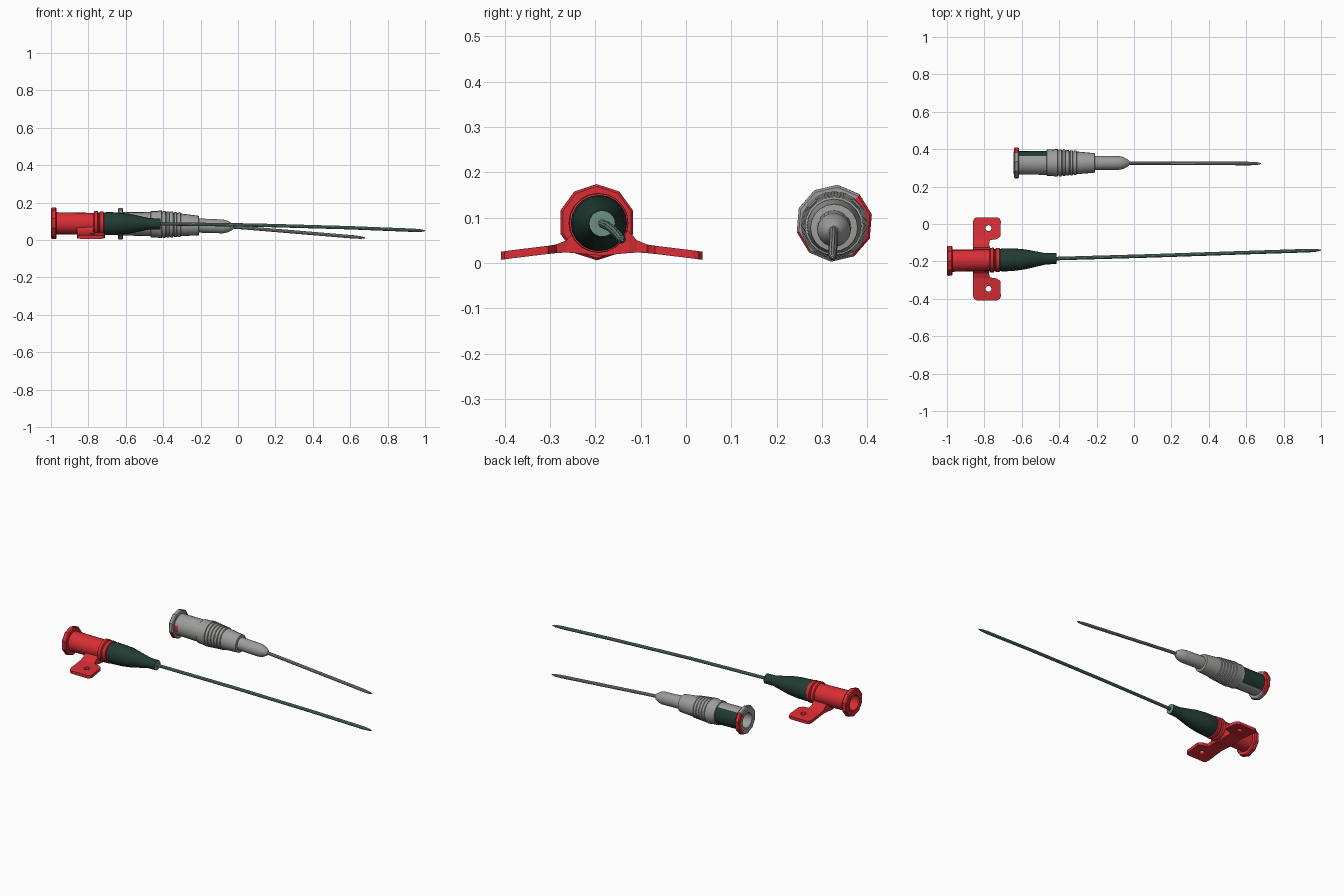
import bpy, bmesh
from math import sin, cos, pi, radians, degrees, atan2

cube = bpy.data.objects.get("Cube")
if cube:
    bpy.data.objects.remove(cube, do_unlink=True)


def material(name, rgb):
    m = bpy.data.materials.new(name)
    m.use_nodes = True
    m.diffuse_color = (*rgb, 1)
    m.node_tree.nodes["Principled BSDF"].inputs["Base Color"].default_value = (*rgb, 1)
    return m


RED = material("red", (0.69, 0.027, 0.036))
GREY = material("grey", (0.34, 0.34, 0.335))
DARK = material("dark_green", (0.016, 0.045, 0.035))
TEAL = material("pale_teal", (0.15, 0.28, 0.23))


def finish(bm, name, mats, rule=None, smooth=True):
    bmesh.ops.recalc_face_normals(bm, faces=bm.faces)
    if rule:
        for f in bm.faces:
            f.material_index = rule(f.calc_center_median(), f.normal)
    mesh = bpy.data.meshes.new(name)
    bm.to_mesh(mesh)
    bm.free()
    for m in mats:
        mesh.materials.append(m)
    ob = bpy.data.objects.new(name, mesh)
    bpy.context.collection.objects.link(ob)
    if smooth:
        bpy.ops.object.select_all(action='DESELECT')
        ob.select_set(True)
        bpy.context.view_layer.objects.active = ob
        bpy.ops.object.shade_smooth_by_angle(angle=radians(32))
    return ob


def on_path(path, x):
    """Point (y, z) of the centre line at x."""
    for (xa, ya, za), (xb, yb, zb) in zip(path, path[1:]):
        if x <= xb:
            break
    t = (x - xa) / (xb - xa)
    return ya + t * (yb - ya), za + t * (zb - za)


def loft(bm, rings, closed=False):
    n = len(rings[0])
    pairs = list(zip(rings, rings[1:]))
    if closed:
        pairs.append((rings[-1], rings[0]))
    else:
        bm.faces.new(rings[0])
        bm.faces.new(rings[-1])
    for a, b in pairs:
        for i in range(n):
            j = (i + 1) % n
            bm.faces.new((a[i], a[j], b[j], b[i]))


def turned(name, profile, path, mats, segs=20, closed=False, turn=0.0, rule=None, smooth=True):
    """Round part lofted along x about a centre line."""
    bm = bmesh.new()
    rings = []
    for x, r in profile:
        y, z = on_path(path, x)
        rings.append([bm.verts.new((x, y + r * cos(turn + 2 * pi * i / segs),
                                    z + r * sin(turn + 2 * pi * i / segs)))
                      for i in range(segs)])
    loft(bm, rings, closed)
    return finish(bm, name, mats, rule, smooth)


def flange(name, x0, x1, r, path, mats, turn, rule=None):
    prof = [(x0, 0.054), (x0, r - 0.005), (x0 + 0.005, r), (x1 - 0.005, r),
            (x1, r - 0.005), (x1, 0.054)]
    return turned(name, prof, path, mats, 10, True, turn, rule, False)


# Winged needle centre line
wing_path = [(-1, -0.197, 0.09), (-0.7, -0.192, 0.088), (-0.42, -0.185, 0.087),
             (0.1, -0.17, 0.08), (0.6, -0.153, 0.066), (1, -0.14, 0.05)]

# Red hub with open bore and two rings
turned("red_hub",
       [(-0.8, 0.034), (-1, 0.046), (-1, 0.06), (-0.96, 0.059), (-0.772, 0.057),
        (-0.768, 0.066), (-0.75, 0.066), (-0.746, 0.058), (-0.742, 0.058),
        (-0.738, 0.065), (-0.72, 0.065), (-0.715, 0.055)], wing_path, [RED])
flange("red_hub_flange", -0.999, -0.97, 0.084, wing_path, [RED], pi / 2)

# Dark green tapered sleeve with pale end
turned("green_sleeve",
       [(-0.722, 0.058), (-0.7, 0.062), (-0.64, 0.06), (-0.58, 0.053),
        (-0.5, 0.036), (-0.47, 0.03), (-0.415, 0.029)], wing_path, [DARK, TEAL],
       rule=lambda c, n: int(n.x > 0.9 and c.x > -0.43))


def needle(name, xs, x_tip, path, mat, r):
    steps = [xs + (x_tip - 0.06 - xs) * i / 8 for i in range(9)]
    prof = [(x, r) for x in steps] + [(x_tip - 0.02, r * 0.75), (x_tip, r * 0.25)]
    turned(name, prof, path, [mat], 10)


needle("long_needle", -0.43, 1.0, wing_path, TEAL, 0.0095)

# Wings: sections across y as (offset, rear x, front x, bottom z, top z)
half = [(0, -0.86, -0.77, 0.016, 0.06), (0.06, -0.86, -0.77, 0.022, 0.07),
        (0.078, -0.86, -0.775, 0.023, 0.05), (0.1, -0.86, -0.77, 0.022, 0.041),
        (0.105, -0.86, -0.735, 0.021, 0.04), (0.118, -0.86, -0.715, 0.02, 0.038),
        (0.2, -0.86, -0.712, 0.01, 0.028), (0.214, -0.855, -0.717, 0.008, 0.026),
        (0.222, -0.842, -0.73, 0.007, 0.025)]
sections = [(-d, *s) for d, *s in reversed(half)] + half[1:]
bm = bmesh.new()
loft(bm, [[bm.verts.new((x, d - 0.186, z)) for x, z in ((a, lo), (b, lo), (b, hi), (a, hi))]
          for d, a, b, lo, hi in sections])
wings = finish(bm, "red_wings", [RED], smooth=False)

# Eyelet holes through both wings
for side in (-1, 1):
    bpy.ops.mesh.primitive_cylinder_add(vertices=12, radius=0.016, depth=0.2,
                                        location=(-0.778, -0.184 + side * 0.162, 0.03))
    cutter = bpy.context.object
    cutter.name = "eyelet_cutter"
    cutter.data.materials.append(RED)
    cutter.hide_render = True
    mod = wings.modifiers.new("eyelet", 'BOOLEAN')
    mod.operation = 'DIFFERENCE'
    mod.solver = 'EXACT'
    mod.object = cutter
    bpy.context.view_layer.objects.active = wings
    bpy.ops.object.modifier_apply(modifier=mod.name)
    bpy.data.objects.remove(cutter, do_unlink=True)

# Short needle centre line
short_path = [(-0.65, 0.327, 0.088), (-0.35, 0.327, 0.083), (-0.03, 0.326, 0.071),
              (0.69, 0.323, 0.011)]


def bearing(c):
    y, z = on_path(short_path, c.x)
    return degrees(atan2(c.z - z, c.y - y))


def hub_colour(c, n):
    outside = n.y * (c.y - 0.327) > 0 and -0.615 < c.x < -0.48
    if outside and c.x < -0.595 and abs(bearing(c)) > 165:
        return 2
    return int(outside and abs(bearing(c)) < 50)


def flange_colour(c, n):
    a = bearing(c)
    return int(-50 < a < 55 or (abs(n.x) < 0.9 and a < -145))


# Grey hub: open bore, grip body, ribs and stepped nose
ribs = []
for i in range(6):
    x, r = -0.42 + i * 0.02, 0.074 - i * 0.0018
    ribs += [(x, r), (x + 0.012, r), (x + 0.014, r - 0.005), (x + 0.018, r - 0.005)]
turned("grey_hub",
       [(-0.5, 0.034), (-0.643, 0.045), (-0.643, 0.06), (-0.615, 0.063), (-0.592, 0.063),
        (-0.468, 0.064), (-0.466, 0.07), (-0.43, 0.071)] + ribs +
       [(-0.298, 0.06), (-0.21, 0.052), (-0.208, 0.038), (-0.08, 0.037),
        (-0.055, 0.031), (-0.035, 0.02), (-0.025, 0.011)],
       short_path, [GREY, DARK, RED], rule=hub_colour)
flange("grey_hub_flange", -0.642, -0.615, 0.085, short_path, [GREY, RED],
       radians(85), flange_colour)
needle("short_needle", -0.05, 0.68, short_path, GREY, 0.0095)
